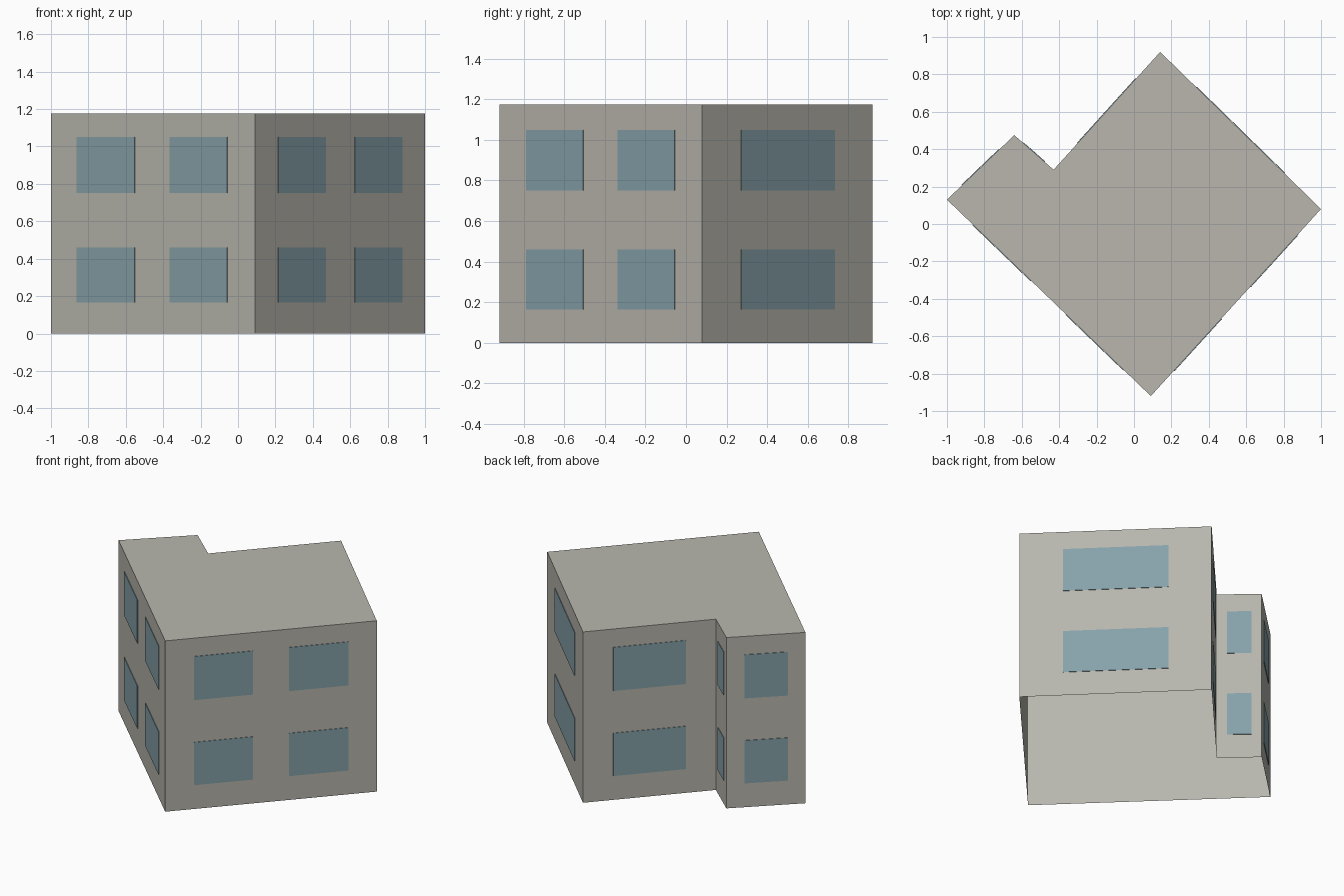
import bpy
import bmesh
from mathutils import Vector

cube = bpy.data.objects.get("Cube")
if cube:
    bpy.data.objects.remove(cube, do_unlink=True)


def make_material(name, colour):
    mat = bpy.data.materials.new(name)
    mat.use_nodes = True
    mat.diffuse_color = colour
    mat.node_tree.nodes["Principled BSDF"].inputs["Base Color"].default_value = colour
    return mat


def make_object(name, bm, mat):
    mesh = bpy.data.meshes.new(name)
    bm.to_mesh(mesh)
    bm.free()
    mesh.materials.append(mat)
    obj = bpy.data.objects.new(name, mesh)
    bpy.context.collection.objects.link(obj)
    return obj


concrete = make_material("warm_grey_concrete", (0.48, 0.47, 0.42, 1))
glass = make_material("blue_grey_glass", (0.24, 0.36, 0.40, 1))

HEIGHT = 1.175
PLATE = 0.004

# Footprint corners, counter-clockwise from the front corner
front = Vector((0.09, -0.92, 0))
left = Vector((1.0, 0.08, 0))
back = Vector((0.14, 0.92, 0))
notch = Vector((-0.43, 0.29, 0))
wing = Vector((-0.64, 0.475, 0))
right = Vector((-1.0, 0.13, 0))
corners = [front, left, back, notch, wing, right]

# Shell: walls and flat roof, open underneath
bm = bmesh.new()
up = Vector((0, 0, HEIGHT))
low = [bm.verts.new(c) for c in corners]
high = [bm.verts.new(c + up) for c in corners]
for i in range(len(corners)):
    j = (i + 1) % len(corners)
    bm.faces.new((low[i], low[j], high[j], high[i]))
bm.faces.new(high)
make_object("building_shell", bm, concrete)

# Window spans along each wall, and the two storeys
single = [(0.227, 0.775)]
double = [(0.135, 0.415), (0.585, 0.865)]
storeys = [(0.165, 0.46), (0.75, 1.05)]


def add_windows(name, start, end, spans):
    """Thin glass plates on the outside of one wall."""
    bm = bmesh.new()
    outward = (end - start).cross(Vector((0, 0, 1))).normalized() * PLATE
    for a, b in spans:
        for z0, z1 in storeys:
            outline = [(a, z0), (b, z0), (b, z1), (a, z1)]
            face = bm.faces.new([
                bm.verts.new(start.lerp(end, t) + Vector((0, 0, z)) + outward)
                for t, z in outline])
            face.normal_update()
    obj = make_object(name, bm, glass)
    solid = obj.modifiers.new("thickness", 'SOLIDIFY')
    solid.thickness = PLATE * 0.9
    solid.offset = -1


add_windows("front_left_windows", front, left, double)
add_windows("back_left_windows", left, back, single)
add_windows("back_windows", back, notch, single)
add_windows("notch_windows", notch, wing, single)
add_windows("wing_windows", wing, right, single)
add_windows("front_right_windows", right, front, [(0.128, 0.413), (0.583, 0.867)])
